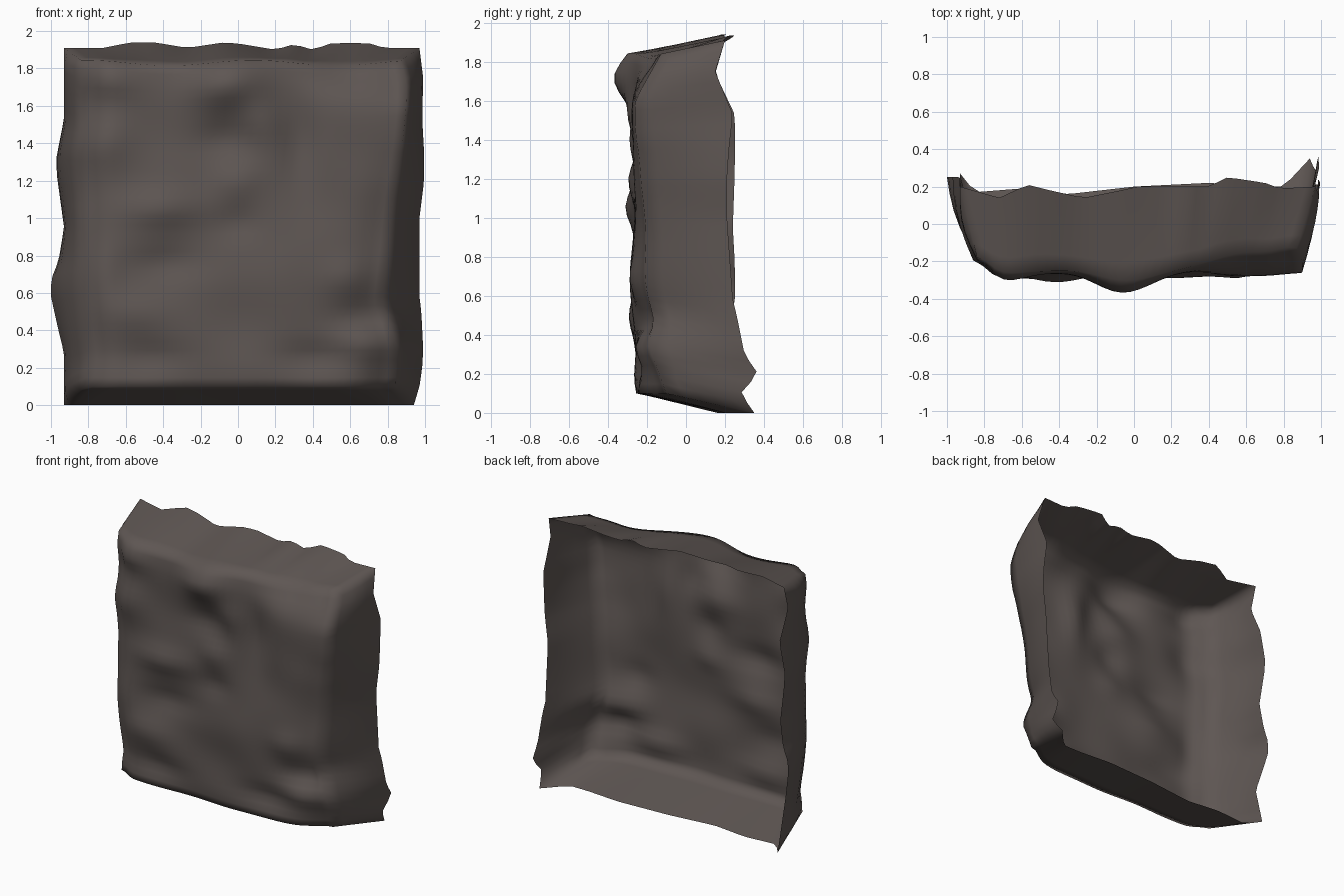
import bpy, bmesh, math
from mathutils import Vector

if "Cube" in bpy.data.objects:
    bpy.data.objects.remove(bpy.data.objects["Cube"])


def interp(pts, t):
    """Linear interpolation through (t, value...) points."""
    for a, b in zip(pts, pts[1:]):
        if t <= b[0]:
            k = max(0, (t - a[0]) / (b[0] - a[0]))
            return [p + k * (q - p) for p, q in zip(a[1:], b[1:])]
    return list(pts[-1][1:])


# ragged back rim: left/right are (z, x, y), top/bottom are (x, y, z)
LEFT = [(0, -.93, .27), (.28, -.93, .2), (.4, -.96, .22), (.58, -1, .25), (.67, -1, .25), (.77, -.96, .25),
        (.95, -.93, .24), (1.24, -.97, .25), (1.33, -.97, .25), (1.53, -.93, .25), (1.74, -.93, .15), (1.91, -.93, .2)]
RIGHT = [(0, .94, .35), (.1, .97, .28), (.2, .985, .37), (.3, .99, .3), (.5, .98, .26), (.58, .97, .24), (1, .97, .21),
         (1.2, .995, .21), (1.35, .995, .22), (1.53, .985, .24), (1.75, .99, .15), (1.91, .97, .2)]
TOP = [(-.93, .2, 1.91), (-.72, .14, 1.91), (-.57, .21, 1.94), (-.45, .18, 1.94), (-.27, .14, 1.91), (-.07, .18, 1.94),
       (.02, .2, 1.93), (.2, .2, 1.9), (.3, .2, 1.93), (.4, .2, 1.9), (.5, .25, 1.935), (.7, .22, 1.935),
       (.78, .19, 1.91), (.97, .2, 1.91)]
BOTTOM = [(-.93, .27, 0), (-.85, .17, 0), (-.6, .19, 0), (-.35, .16, 0), (0, .2, 0), (.4, .22, 0), (.65, .2, 0),
          (.8, .2, 0), (.94, .35, 0)]

# lumps on the rock face: x, z, radius x, radius z, push toward the front
LUMPS = [(-.06, 1.71, .2, .13, .11), (-.08, 1.42, .16, .09, -.03), (.12, 1.52, .11, .13, .04), (.33, 1.38, .1, .2, -.045),
         (.6, 1.85, .24, .14, -.1), (.6, 1.5, .22, .2, .025), (-.42, 1.05, .22, .1, .05), (-.38, .76, .2, .09, -.035),
         (0, 1.2, .12, .1, .04), (0, .97, .12, .08, -.025), (-.52, .5, .2, .11, .035), (-.45, .25, .2, .08, -.03),
         (.2, .72, .22, .18, .035), (.58, .68, .14, .1, .035), (.66, .46, .16, .08, -.04), (.72, .34, .16, .08, .03),
         (.4, .25, .2, .07, -.03), (-.7, 1.74, .14, .09, .04), (-.7, 1.42, .16, .13, .03), (-.76, .72, .12, .15, .03)]
X0, Z0, Z1 = -.85, .1, 1.83
# right border of the face, (z, x, setback)
RIGHT_EDGE = [(.1, .84, .09), (.3, .85, .06), (.42, .82, .06), (.55, .77, .06), (.8, .8, .05), (1.1, .83, .04),
              (1.4, .88, .01), (1.6, .9, .01), (1.72, .9, .06), (1.83, .87, .09)]
# left border, (z, shift inward)
LEFT_EDGE = [(.1, .03), (.25, .05), (.4, .03), (.65, .01), (.9, .01), (1.1, .01), (1.35, -.01), (1.5, .01), (1.83, .01)]


def face_point(u, v):
    """Bumpy front of the rock, u and v from 0 to 1."""
    z = Z0 + (Z1 - Z0) * v
    x1, back = interp(RIGHT_EDGE, z)
    x0 = X0 + interp(LEFT_EDGE, z)[0]
    x = x0 + (x1 - x0) * u
    y = -.26
    for cx, cz, rx, rz, h in LUMPS:
        y -= h * math.exp(-((x - cx) / rx) ** 2 - ((z - cz) / rz) ** 2)
    y -= .008 * math.sin(9 * x + 4 * z) * math.sin(11 * z - 3 * x)
    # worn edges
    y += .08 * math.exp(-((x - x0) / .09) ** 2) + back * math.exp(-((x - x1) / .13) ** 2)
    y += .01 * math.exp(-((z - Z0) / .05) ** 2) + .01 * math.exp(-((z - Z1) / .05) ** 2)
    y += .05 * math.exp(-((x - x1) / .3) ** 2 - ((z - Z0) / .35) ** 2)
    z += .015 * math.sin(7 * x + 1) * v ** 4
    return Vector((x, y, z))


def rim_point(u, v):
    if v == 0 or v == 1:
        x = -.93 + u * (1.87 if v == 0 else 1.9)
        y, z = interp(TOP if v else BOTTOM, x)
    else:
        z = 1.91 * v
        x, y = interp(RIGHT if u else LEFT, z)
    return Vector((x, y, z))


N, RINGS = 36, 5
bm = bmesh.new()
grid = [[bm.verts.new(face_point(i / N, j / N)) for i in range(N + 1)] for j in range(N + 1)]
for j in range(N):
    for i in range(N):
        bm.faces.new((grid[j][i], grid[j][i + 1], grid[j + 1][i + 1], grid[j + 1][i]))

# four flaps sweeping from the face border back to the ragged open rim
border = ([(i, 0) for i in range(N)] + [(N, j) for j in range(N)]
          + [(i, N) for i in range(N, 0, -1)] + [(0, j) for j in range(N, 0, -1)])
rings = [[grid[j][i] for i, j in border]]
for r in range(1, RINGS + 1):
    t = r / RINGS
    ring = []
    for i, j in border:
        a, b = face_point(i / N, j / N), rim_point(i / N, j / N)
        p = a.lerp(b, t)
        if i in (0, N) and 0 < j < N:   # side flaps bow outward
            p.x += (-.03 if i == 0 else .015) * math.sin(math.pi * t)
        ring.append(bm.verts.new(p))
    rings.append(ring)
n = len(border)
for a, b in zip(rings, rings[1:]):
    for k in range(n):
        m = (k + 1) % n
        bm.faces.new((a[m], a[k], b[k], b[m]))

mesh = bpy.data.meshes.new("rock_wall")
bm.to_mesh(mesh)
bm.free()
rock = bpy.data.objects.new("rock_wall", mesh)
bpy.context.collection.objects.link(rock)

mat = bpy.data.materials.new("dark brown stone")
mat.diffuse_color = (.112, .093, .086, 1)
mat.use_nodes = True
mat.node_tree.nodes["Principled BSDF"].inputs["Base Color"].default_value = mat.diffuse_color
mesh.materials.append(mat)

bpy.context.view_layer.objects.active = rock
rock.select_set(True)
bpy.ops.object.shade_smooth_by_angle(angle=math.radians(80))
